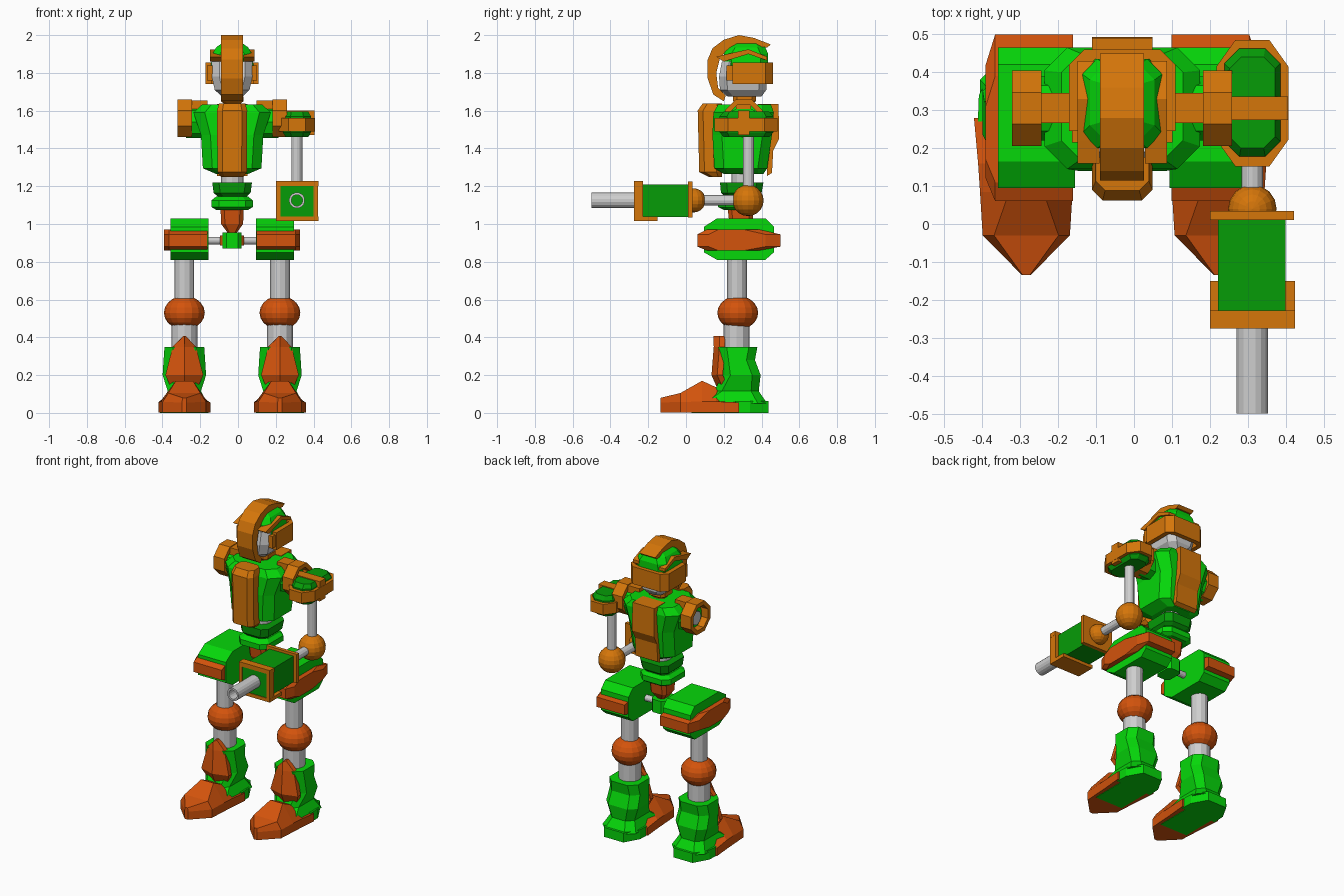
import bpy, bmesh, math
from mathutils import Matrix, Vector

if "Cube" in bpy.data.objects:
    bpy.data.objects.remove(bpy.data.objects["Cube"])

C = -0.031  # x of the body centre line (the single arm sticks out to +x)


def mat(name, r, g, b):
    m = bpy.data.materials.new(name)
    m.diffuse_color = tuple((c / 255) ** 2.2 for c in (r, g, b)) + (1,)
    m.use_nodes = True
    m.node_tree.nodes["Principled BSDF"].inputs["Base Color"].default_value = m.diffuse_color
    return m


GREEN = mat("bright green", 14, 214, 18)
DGREEN = mat("dark green", 14, 155, 16)
ORANGE = mat("orange", 212, 117, 18)
RUST = mat("red orange", 210, 84, 20)
GREY = mat("light grey", 205, 205, 205)


def finish(name, bm, m):
    bmesh.ops.recalc_face_normals(bm, faces=bm.faces[:])
    me = bpy.data.meshes.new(name)
    bm.to_mesh(me)
    bm.free()
    me.materials.append(m)
    ob = bpy.data.objects.new(name, me)
    bpy.context.collection.objects.link(ob)
    return ob


def loft(name, rings, m, closed=False):
    """Skin rings of 3D points; cap the ends, or join last to first."""
    bm = bmesh.new()
    vs = [[bm.verts.new(p) for p in r] for r in rings]
    n = len(vs[0])
    for a, b in zip(vs, vs[1:] + (vs[:1] if closed else [])):
        for i in range(n):
            bm.faces.new((a[i], a[(i + 1) % n], b[(i + 1) % n], b[i]))
    if not closed:
        bm.faces.new(vs[0])
        bm.faces.new(vs[-1])
    return finish(name, bm, m)


def prism(name, pts, axis, lo, hi, m):
    def at(p, t):
        return {'x': (t, p[0], p[1]), 'y': (p[0], t, p[1]), 'z': (p[0], p[1], t)}[axis]
    return loft(name, [[at(p, lo) for p in pts], [at(p, hi) for p in pts]], m)


def box(name, x0, x1, y0, y1, z0, z1, m):
    return prism(name, [(x0, y0), (x1, y0), (x1, y1), (x0, y1)], 'z', z0, z1, m)


def octo(cx, hw, y0, y1, c, d=None):
    """Rectangle with cut corners in plan."""
    d = d or c
    return [(cx - hw, y0 + d), (cx - hw + c, y0), (cx + hw - c, y0), (cx + hw, y0 + d),
            (cx + hw, y1 - d), (cx + hw - c, y1), (cx - hw + c, y1), (cx - hw, y1 - d)]


def stack(name, cx, secs, m):
    """Loft cut-corner sections (z, half width, y0, y1, corner)."""
    return loft(name, [[(x, y, z) for x, y in octo(cx, hw, y0, y1, c)]
                       for z, hw, y0, y1, c in secs], m)


def rod(name, a, b, r, m, n=12, r2=None):
    a, b = Vector(a), Vector(b)
    bm = bmesh.new()
    rot = (b - a).to_track_quat('Z', 'Y').to_matrix().to_4x4()
    bmesh.ops.create_cone(bm, cap_ends=True, segments=n, radius1=r, radius2=r2 or r,
                          depth=(b - a).length,
                          matrix=Matrix.Translation((a + b) / 2) @ rot)
    return finish(name, bm, m)


def ball(name, c, r, m, sz=1):
    bm = bmesh.new()
    bmesh.ops.create_uvsphere(bm, u_segments=16, v_segments=10, radius=r,
                              matrix=Matrix.Translation(c) @ Matrix.Diagonal((1, 1, sz, 1)))
    return finish(name, bm, m)


def tube(name, axis, c, lo, hi, r, ri, n, m):
    rings = []
    for t, rad in ((lo, r), (hi, r), (hi, ri), (lo, ri)):
        ring = []
        for i in range(n):
            a = 2 * math.pi * (i + 0.5) / n
            u, v = c[0] + rad * math.cos(a), c[1] + rad * math.sin(a)
            ring.append((t, u, v) if axis == 'x' else (u, t, v))
        rings.append(ring)
    return loft(name, rings, m, closed=True)


# ---- legs, hips and shoulder sockets, both sides
for s, side in ((-1, "left"), (1, "right")):
    cx = C + s * 0.253
    # foot
    toe = [(-.134, .012, .055, .08, .01), (-.03, .115, .058, .105, .085), (.085, .122, .06, .17, .045),
           (.16, .127, .06, .135, .05), (.28, .138, .055, .06, .06)]
    loft("toe_cap_" + side, [[(cx - w, y, .003), (cx + w, y, .003), (cx + w, y, zs), (cx + hi, y, zt),
                              (cx - hi, y, zt), (cx - w, y, zs)] for y, w, zs, zt, hi in toe], RUST)
    prism("heel_" + side, [(cx - .128, .26), (cx + .128, .26), (cx + .125, .34), (cx + .07, .437),
                           (cx - .07, .437), (cx - .125, .34)], 'z', 0, .062, GREEN)
    box("sole_" + side, cx - .1, cx + .1, .03, .3, 0, .008, GREEN)
    stack("boot_" + side, cx, [(.05, .122, .05, .43, .05), (.115, .088, .15, .385, .04),
                               (.2, .115, .19, .395, .045), (.28, .11, .18, .365, .045),
                               (.35, .105, .17, .378, .045)], GREEN)
    # shin guard with a centre ridge
    shin = [(.12, .065, .17), (.2, .1, .135), (.35, .062, .147), (.408, .006, .146)]
    loft("shin_guard_" + side, [[(cx - w, y + .06, z), (cx - w, y + .03, z), (cx, y, z),
                                 (cx + w, y + .03, z), (cx + w, y + .06, z)] for z, w, y in shin], RUST)
    rod("shin_" + side, (cx, .268, .3), (cx, .268, .48), .069, GREY)
    ball("knee_" + side, (cx, .274, .53), .108, RUST, .83)
    rod("thigh_" + side, (cx, .27, .56), (cx, .27, .84), .052, GREY)
    # hip block and its armour band
    prism("hip_block_" + side, [(.165, .81), (.42, .81), (.465, .85), (.465, .985), (.42, 1.03),
                                (.165, 1.03), (.095, .985), (.095, .85)], 'x',
          C + s * .125, C + s * .327, GREEN)

    def band(off, a, b):
        return [(C + s * off, y, z) for y, z in (
            (a, .88), (a + .05, .86), (b - .11, .86), (b, .88),
            (b, .945), (b - .11, .97), (a + .05, .97), (a, .945))]
    loft("hip_armour_" + side, [band(.13, .06, .5), band(.335, .06, .5), band(.36, .12, .42)], RUST)
    # shoulder socket
    x0, x1 = sorted((C + s * .213, C + s * .29))
    tube("shoulder_ring_" + side, 'x', (.305, 1.56), x0, x1, .108, .08, 8, ORANGE)
    rod("shoulder_core_" + side, (C + s * .12, .305, 1.54), (C + s * .245, .305, 1.54), .085, GREEN, 8)
    rod("shoulder_pin_" + side, (C + s * .2, .305, 1.55), (C + s * .262, .305, 1.55), .045, GREY, 8)
    x0, x1 = sorted((C + s * .13, C + s * .25))
    box("shoulder_strap_" + side, x0, x1, .266, .345, 1.61, 1.655, ORANGE)

# ---- pelvis and waist
rod("hip_axle", (C - .14, .28, .912), (C + .14, .28, .912), .02, GREY)
stack("pelvis_block", C, [(.885, .063, .24, .33, .02), (.94, .063, .24, .33, .02)], RUST)
stack("pelvis_core", C, [(.87, .05, .22, .35, .02), (.955, .05, .22, .35, .02)], GREEN)
stack("abdomen", C, [(.955, .025, .25, .32, .01), (1.0, .058, .23, .35, .02),
                     (1.09, .062, .22, .36, .02)], RUST)
stack("waist_lower", C, [(1.075, .085, .2, .38, .03), (1.09, .11, .17, .4, .04),
                         (1.125, .11, .17, .4, .04), (1.145, .085, .2, .38, .03)], GREEN)
stack("waist_upper", C, [(1.14, .07, .21, .37, .03), (1.165, .098, .185, .4, .035),
                         (1.22, .105, .18, .41, .035)], DGREEN)
rod("spine", (C, .3, 1.2), (C, .3, 1.32), .06, GREY)

# ---- torso
stack("torso", C, [(1.265, .085, .2, .41, .03), (1.295, .155, .15, .43, .05), (1.47, .165, .14, .455, .05),
                   (1.59, .205, .145, .465, .06), (1.632, .16, .17, .45, .05)], GREEN)
stack("chest_plate", C, [(1.25, .06, .12, .19, .02), (1.275, .078, .07, .19, .028),
                         (1.6, .08, .062, .19, .028), (1.638, .07, .088, .19, .025)], ORANGE)
prism("back_plate", [(.38, 1.6), (.38, 1.635), (.49, 1.635), (.493, 1.45), (.462, 1.39), (.455, 1.27),
                     (.43, 1.255), (.42, 1.4), (.45, 1.47), (.45, 1.6)], 'x', C - .08, C + .08, ORANGE)

# ---- neck and head
stack("neck_collar", C, [(1.6, .05, .26, .36, .02), (1.635, .04, .27, .35, .02),
                         (1.65, .06, .25, .37, .02), (1.675, .06, .25, .37, .02)], ORANGE)
stack("face", C, [(1.675, .055, .22, .4, .03), (1.71, .092, .18, .425, .04), (1.78, .108, .175, .43, .04),
                  (1.86, .108, .19, .43, .04)], GREY)
stack("helmet", C, [(1.84, .113, .2, .435, .04), (1.9, .105, .2, .435, .04), (1.935, .085, .22, .42, .04),
                    (1.96, .05, .25, .39, .02)], GREEN)
prism("helmet_crest", [(.2, 1.65), (.145, 1.685), (.115, 1.77), (.115, 1.87), (.14, 1.93), (.2, 1.975),
                       (.28, 2.0), (.36, 1.985), (.45, 1.95), (.43, 1.935), (.35, 1.94), (.23, 1.93),
                       (.18, 1.88), (.16, 1.8), (.17, 1.72), (.21, 1.68)], 'x', C - .058, C + .058, ORANGE)


def horseshoe(name, hw, y0, y1, th, z0, z1):
    """Band round both sides and the back of the head."""
    outer = [(-hw, y0), (-hw, y1 - .04), (-hw + .04, y1), (hw - .04, y1), (hw, y1 - .04), (hw, y0)]
    inner = [(x * (hw - th) / hw, min(y, y1 - th)) for x, y in reversed(outer)]
    return prism(name, [(C + x, y) for x, y in outer + inner], 'z', z0, z1, ORANGE)


horseshoe("head_band", .14, .245, .46, .03, 1.74, 1.855)
for s, side in ((-1, "left"), (1, "right")):
    # cheek tab and brow ridge
    x0, x1 = sorted((C + s * .105, C + s * .132))
    box("cheek_tab_" + side, x0, x1, .215, .26, 1.76, 1.84, ORANGE)
    prism("brow_" + side, [(.16, 1.885), (.22, 1.9), (.33, 1.925), (.43, 1.885), (.43, 1.865),
                           (.33, 1.9), (.2, 1.86)], 'x', C + s * .06, C + s * .118, ORANGE)

# ---- right arm
AX = 0.312
prism("shoulder_pad_rim", octo(AX, .095, .152, .485, .05, .07), 'z', 1.49, 1.56, ORANGE)
stack("shoulder_pad", AX, [(1.46, .06, .2, .44, .03), (1.485, .074, .178, .463, .04),
                           (1.57, .074, .178, .463, .04), (1.595, .06, .2, .44, .03)], DGREEN)
box("shoulder_pad_strap", AX - .09, AX + .094, .274, .336, 1.47, 1.6, ORANGE)
rod("upper_arm", (AX, .33, 1.15), (AX, .33, 1.5), .029, GREY)
ball("elbow", (AX, .328, 1.125), .083, ORANGE)
rod("forearm_rod", (AX, .06, 1.125), (AX, .3, 1.125), .028, GREY)
ball("wrist", (AX, .04, 1.125), .064, ORANGE)
box("blaster_rear_plate", .2, .422, .01, .034, 1.035, 1.225, ORANGE)
box("blaster_body", .222, .4, -.272, .02, 1.037, 1.208, DGREEN)
# front frame: top, bottom and side plates
box("frame_top", .2, .425, -.276, -.228, 1.2, 1.228, ORANGE)
box("frame_bottom", .2, .425, -.276, -.15, 1.017, 1.04, ORANGE)
for x in (.2, .4):
    box("frame_side", x, x + .024, -.276, -.228, 1.02, 1.226, ORANGE)
    box("frame_side_lower", x, x + .024, -.24, -.15, 1.02, 1.04, ORANGE)
tube("barrel", 'y', (AX, 1.125), -.5, -.26, .042, .03, 16, GREY)
